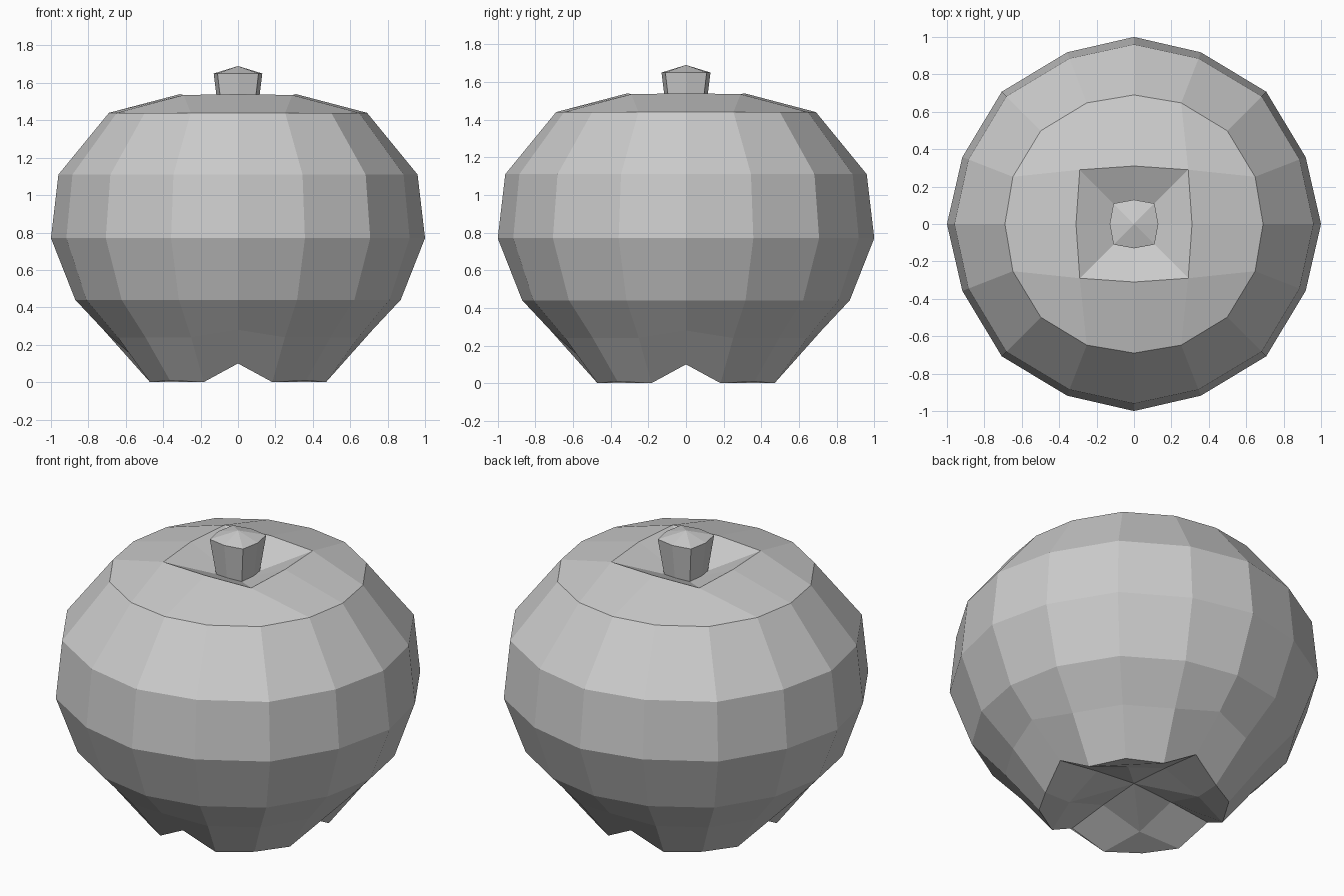
import bpy, bmesh
from math import sin, cos, radians

if "Cube" in bpy.data.objects:
    bpy.data.objects.remove(bpy.data.objects["Cube"])

ANG16 = (0, 21.3, 45, 68.7)   # quarter pattern of the 16-sided rings
ANG8 = (0, 45)                # quarter pattern of the 8-sided rings


def ring(bm, angles, rz):
    """Ring repeated over four quarters; rz gives (radius, z) per angle."""
    return [bm.verts.new((r * cos(radians(a + 90 * q)), r * sin(radians(a + 90 * q)), z))
            for q in range(4) for a, (r, z) in zip(angles, rz)]


def bridge(bm, lo, hi):
    n = len(lo)
    for i in range(n):
        j = (i + 1) % n
        bm.faces.new((lo[i], lo[j], hi[j], hi[i]))


def fan(bm, rim, z):
    c = bm.verts.new((0, 0, z))
    for i in range(len(rim)):
        bm.faces.new((rim[i], rim[(i + 1) % len(rim)], c))


def reduce_ring(bm, o, n):
    """Join a 16-sided ring to an 8-sided one with quads at the corners."""
    for q in range(4):
        a, b = 4 * q, 2 * q
        a4, b2 = (a + 4) % 16, (b + 2) % 8
        bm.faces.new((o[a], o[a + 1], n[b + 1], n[b]))
        bm.faces.new((o[a + 1], o[a + 2], o[a + 3], n[b + 1]))
        bm.faces.new((o[a + 3], o[a4], n[b2], n[b + 1]))


def finish(bm, name):
    bmesh.ops.recalc_face_normals(bm, faces=bm.faces[:])
    me = bpy.data.meshes.new(name)
    bm.to_mesh(me)
    bm.free()
    ob = bpy.data.objects.new(name, me)
    bpy.context.collection.objects.link(ob)


def sym(mid, side, corner):
    return (mid, side, corner, side)


# Fruit body: rings from the lobed underside up to the shoulder
bm = bmesh.new()
levels = [
    sym((0.52, 0.10), (0.505, 0.0), (0.515, 0.01)),
    sym((0.72, 0.28), (0.69, 0.24), (0.70, 0.24)),
    sym((0.87, 0.44), (0.87, 0.44), (0.88, 0.44)),
    sym((1.00, 0.77), (0.985, 0.77), (1.00, 0.77)),
    sym((0.96, 1.11), (0.95, 1.11), (0.965, 1.11)),
    sym((0.69, 1.44), (0.695, 1.44), (0.705, 1.44)),
]
rings = [ring(bm, ANG16, rz) for rz in levels]
for lo, hi in zip(rings, rings[1:]):
    bridge(bm, lo, hi)

# Top lip and dip around the stem
lip = ring(bm, ANG8, ((0.31, 1.54), (0.41, 1.535)))
reduce_ring(bm, rings[-1], lip)
fan(bm, lip, 1.40)

# Underside hollow between the four lobes
hollow = ring(bm, ANG8, ((0.26, 0.13), (0.35, 0.05)))
reduce_ring(bm, rings[0], hollow)
fan(bm, hollow, 0.15)
finish(bm, "fruit_body")

# Stem: flared octagonal stub with a low pointed cap
bm = bmesh.new()
base = ring(bm, ANG8, ((0.10, 1.41), (0.115, 1.41)))
top = ring(bm, ANG8, ((0.13, 1.65), (0.155, 1.65)))
bridge(bm, base, top)
fan(bm, top, 1.69)
fan(bm, base, 1.41)
finish(bm, "stem")
